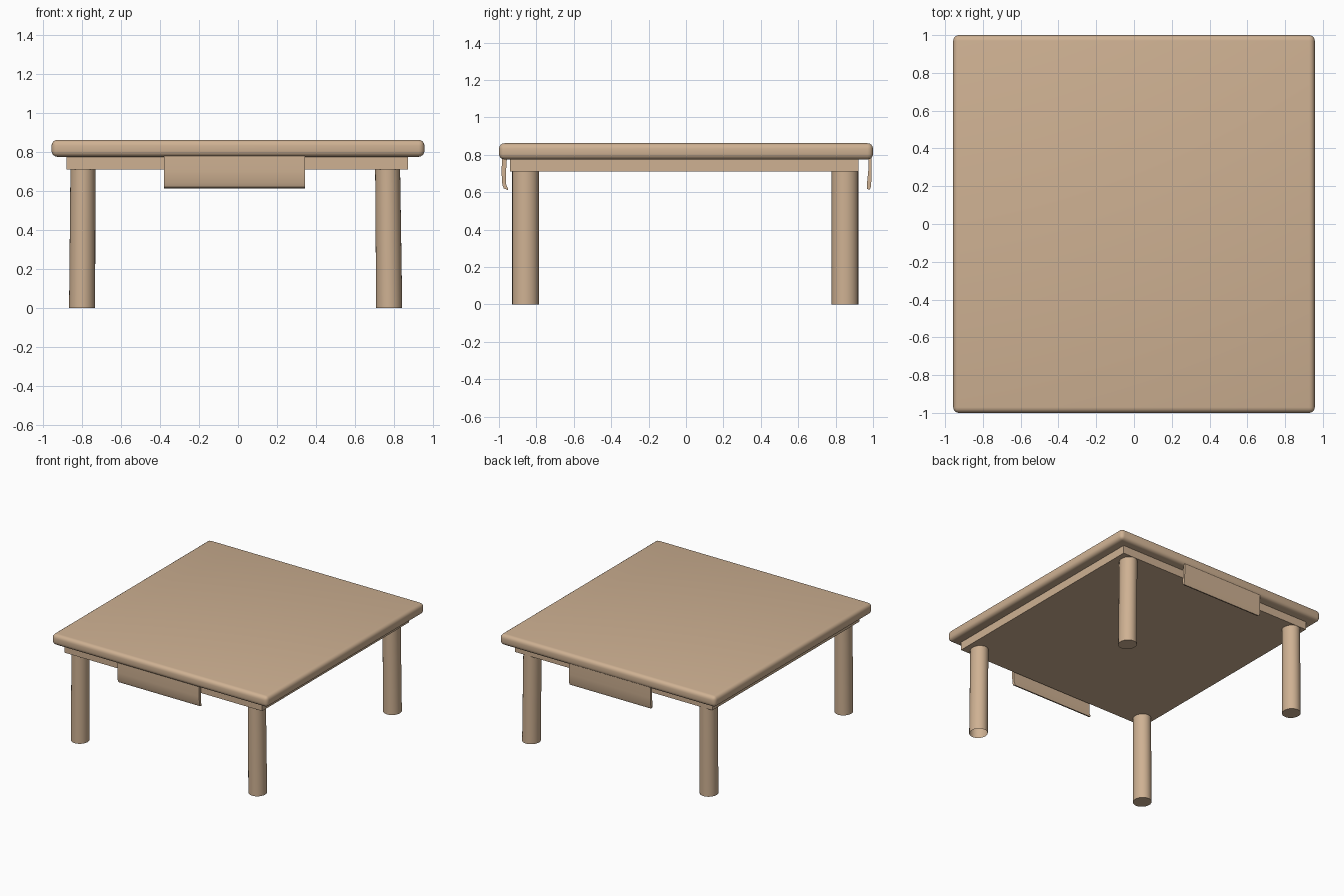
import bpy, bmesh
from math import cos, sin, tau, radians

if "Cube" in bpy.data.objects:
    bpy.data.objects.remove(bpy.data.objects["Cube"])

wood = bpy.data.materials.new("wood")
wood.diffuse_color = (0.62, 0.44, 0.29, 1)
wood.use_nodes = True
wood.node_tree.nodes["Principled BSDF"].inputs["Base Color"].default_value = wood.diffuse_color


def finish(name, bm, recalc=True):
    if recalc:
        bmesh.ops.recalc_face_normals(bm, faces=bm.faces[:])
    me = bpy.data.meshes.new(name)
    bm.to_mesh(me)
    bm.free()
    ob = bpy.data.objects.new(name, me)
    bpy.context.collection.objects.link(ob)
    me.materials.append(wood)
    bpy.context.view_layer.objects.active = ob
    ob.select_set(True)
    bpy.ops.object.shade_smooth_by_angle(angle=radians(35))
    ob.select_set(False)
    return ob


def box(name, lo, hi, bevel=0):
    bm = bmesh.new()
    bmesh.ops.create_cube(bm, size=1)
    for v in bm.verts:
        v.co = [(a + b) / 2 + c * (b - a) for a, b, c in zip(lo, hi, v.co)]
    if bevel:
        bmesh.ops.bevel(bm, geom=bm.edges[:], offset=bevel, segments=4,
                        profile=0.5, affect='EDGES')
    return finish(name, bm)


def leg(name, bottom, top, open_bottom=False, sides=32):
    # Slightly leaning, slightly tapered round post
    bm = bmesh.new()
    rings = []
    for (x, y, z), rx, ry in ((bottom, 0.067, 0.071), (top, 0.064, 0.071)):
        rings.append([bm.verts.new((x + rx * cos(tau * i / sides),
                                    y + ry * sin(tau * i / sides), z))
                      for i in range(sides)])
    a, b = rings
    for i in range(sides):
        j = (i + 1) % sides
        bm.faces.new((a[i], a[j], b[j], b[i]))
    bm.faces.new(b)
    if not open_bottom:
        bm.faces.new(a[::-1])
    return finish(name, bm, recalc=False)


def flap(name, profile, x0, x1):
    # Thin curved panel: side profile (y, z) extruded along x
    bm = bmesh.new()
    face = bm.faces.new([bm.verts.new((x0, y, z)) for y, z in profile])
    ext = bmesh.ops.extrude_face_region(bm, geom=[face])
    moved = [g for g in ext["geom"] if isinstance(g, bmesh.types.BMVert)]
    bmesh.ops.translate(bm, verts=moved, vec=(x1 - x0, 0, 0))
    return finish(name, bm)


# Table top and the slab beneath it
box("table_top", (-0.957, -1.0, 0.775), (0.957, 1.0, 0.862), 0.03)
box("under_frame", (-0.88, -0.942, 0.71), (0.873, 0.922, 0.785))

# Four round legs; the front right one is open underneath
for side, xb, xt in (("left", -0.80, -0.796), ("right", 0.776, 0.768)):
    for end, y in (("front", -0.858), ("back", 0.85)):
        leg(f"{end}_{side}_leg", (xb, y, 0), (xt, y, 0.72),
            open_bottom=(end == "front" and side == "right"))

# Hanging panels at front and back
flap("front_panel", [(-0.984, 0.79), (-0.986, 0.70), (-0.982, 0.64), (-0.974, 0.62),
                     (-0.953, 0.612), (-0.953, 0.622), (-0.963, 0.645),
                     (-0.963, 0.70), (-0.957, 0.79)], -0.38, 0.345)
flap("back_panel", [(0.993, 0.79), (0.993, 0.70), (0.989, 0.63), (0.983, 0.613),
                    (0.968, 0.617), (0.969, 0.66), (0.975, 0.72), (0.977, 0.79)],
     -0.38, 0.345)
